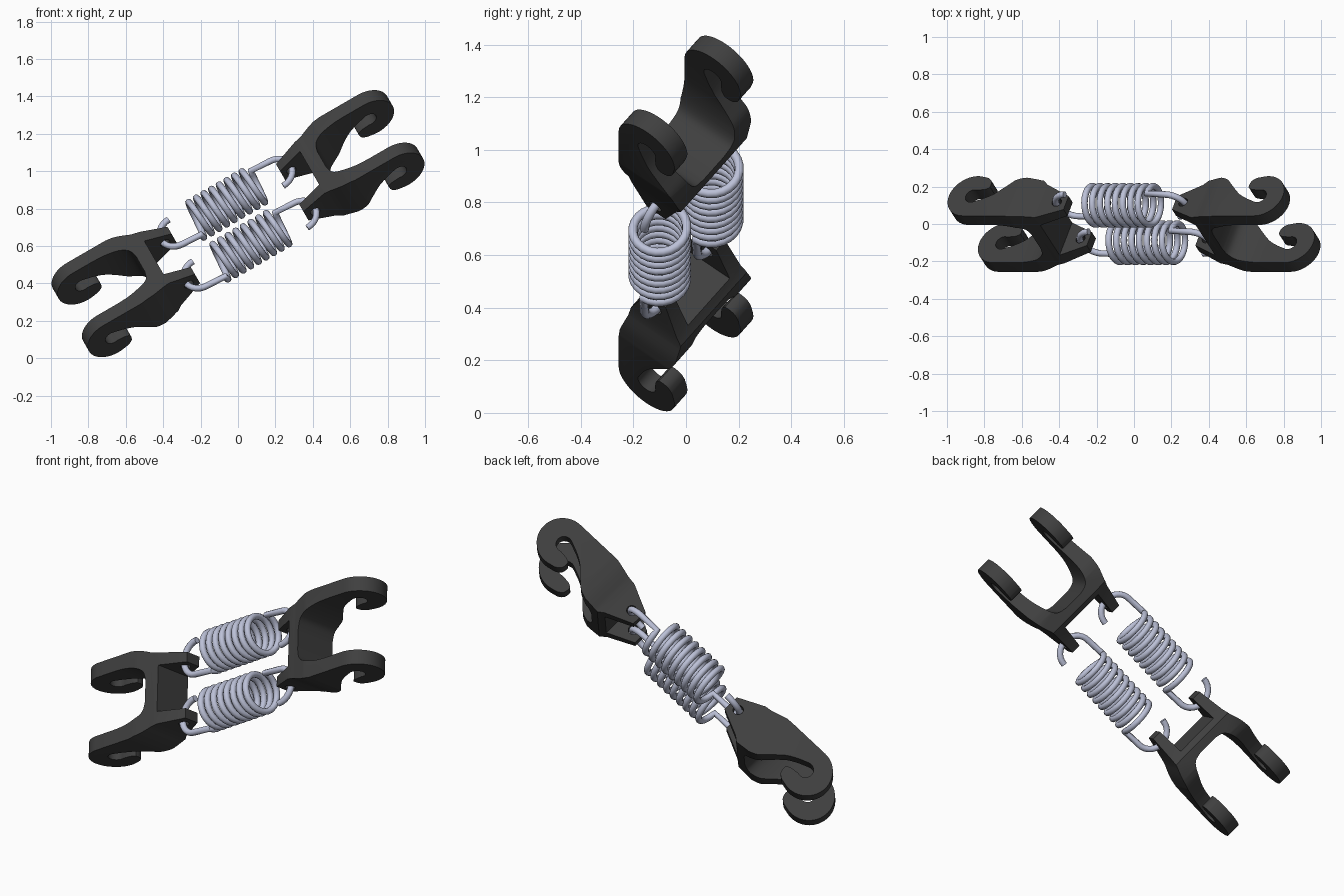
import bpy, bmesh, math
from math import sin, cos, pi, radians
from mathutils import Matrix, Vector

if "Cube" in bpy.data.objects:
    bpy.data.objects.remove(bpy.data.objects["Cube"])

# Tilted frame: x = length axis, y = direction between the arms, z = hook opening side
u = Vector((cos(radians(30)), 0, sin(radians(30))))
n = Vector((-u.z, 0, u.x))
roll = radians(52.3)
w = -cos(roll) * Vector((0, 1, 0)) - sin(roll) * n
q = u.cross(w)
FRAME = Matrix.Translation((0, 0, 0.72)) @ Matrix((u, w, q)).transposed().to_4x4()


def material(name, rgb):
    m = bpy.data.materials.new(name)
    m.diffuse_color = (*rgb, 1)
    m.use_nodes = True
    m.node_tree.nodes["Principled BSDF"].inputs["Base Color"].default_value = m.diffuse_color
    return m


BLACK = material("black_plastic", (0.05, 0.05, 0.05))
STEEL = material("spring_steel", (0.5, 0.53, 0.68))


def arc(cx, cy, r, a0, a1, steps):
    return [(cx + r * cos(radians(a0 + (a1 - a0) * i / steps)),
             cy + r * sin(radians(a0 + (a1 - a0) * i / steps))) for i in range(steps + 1)]


def smooth(points, steps=4):
    # Catmull-Rom curve through a few points
    p = [points[0]] + points + [points[-1]]
    out = []
    for i in range(1, len(p) - 2):
        a, b, c, d = (Vector(k) for k in p[i - 1:i + 3])
        for k in range(steps):
            t = k / steps
            out.append(tuple(0.5 * (2 * b + (c - a) * t + (2 * a - 5 * b + 4 * c - d) * t * t
                                    + (3 * b - a - 3 * c + d) * t ** 3)))
    return out + [tuple(points[-1])]


def prism(name, points, lo, hi, place):
    bm = bmesh.new()
    base = bm.faces.new([bm.verts.new(place(a, b, lo)) for a, b in points])
    shift = Vector(place(0, 0, hi)) - Vector(place(0, 0, lo))
    ext = bmesh.ops.extrude_face_region(bm, geom=[base])
    bmesh.ops.translate(bm, vec=shift, verts=[v for v in ext["geom"] if isinstance(v, bmesh.types.BMVert)])
    bmesh.ops.recalc_face_normals(bm, faces=bm.faces[:])
    mesh = bpy.data.meshes.new(name)
    bm.to_mesh(mesh)
    bm.free()
    ob = bpy.data.objects.new(name, mesh)
    bpy.context.collection.objects.link(ob)
    return ob


def finish(ob, mat, angle):
    ob.data.materials.clear()
    ob.data.materials.append(mat)
    ob.matrix_world = FRAME
    bpy.ops.object.select_all(action="DESELECT")
    ob.select_set(True)
    bpy.context.view_layer.objects.active = ob
    bpy.ops.object.shade_smooth_by_angle(angle=radians(angle))


# Bracket plan: lugs, web and flared arms
half = [(0.48, 0.13), (0.335, 0.13), (0.335, 0.185), (0.48, 0.2)]
half += smooth([(0.52, 0.208), (0.59, 0.232), (0.66, 0.245)]) + [(1.1, 0.245), (1.1, 0.165)]
half += smooth([(0.78, 0.165), (0.70, 0.16), (0.62, 0.14), (0.575, 0.11), (0.56, 0.06)])
PLAN = half + [(a, -b) for a, b in reversed(half)]

# Bracket side view: tapered lug, body and hook
SIDE = [(0.335, -0.045), (0.48, -0.11), (0.53, -0.115), (0.62, -0.134)]
SIDE += arc(0.897, 0, 0.134, -90, 100, 28)
SIDE += smooth([(0.83, 0.122), (0.803, 0.1), (0.798, 0.06), (0.825, 0.044)], 3)
SIDE += arc(0.885, 0, 0.042, 110, -110, 16)
SIDE += smooth([(0.82, -0.02), (0.76, 0.012), (0.70, 0.065), (0.65, 0.112), (0.60, 0.132)])
SIDE += [(0.51, 0.134), (0.48, 0.11), (0.335, 0.045)]


def bracket(name, s):
    body = prism(name, PLAN, -0.2, 0.2, lambda a, b, c: (s * a, b, c))
    side = prism("side_cutter", SIDE, -0.4, 0.4, lambda a, b, c: (s * a, c, b))
    hole = prism("hole_cutter", arc(0.39, 0, 0.027, 0, 345, 23), -0.4, 0.4, lambda a, b, c: (s * a, c, b))
    for cutter, op in ((side, "INTERSECT"), (hole, "DIFFERENCE")):
        cutter.hide_render = True
        mod = body.modifiers.new(op, "BOOLEAN")
        mod.object, mod.operation, mod.solver = cutter, op, "EXACT"
    bpy.context.view_layer.update()
    mesh = bpy.data.meshes.new_from_object(body.evaluated_get(bpy.context.evaluated_depsgraph_get()))
    body.modifiers.clear()
    body.data = mesh
    for cutter in (side, hole):
        bpy.data.objects.remove(cutter)
    finish(body, BLACK, 28)


bracket("right_hook_bracket", 1)
bracket("left_hook_bracket", -1)


# Springs: helix with an open end loop through each lug
def spring(name, wc):
    R, L, turns, per = 0.103, 0.2, 8.5, 24
    loop = [(0.31 + 0.09 * cos(t), 0.095 * sin(t), 0) for t in
            (-pi / 2 + pi * i / 14 for i in range(15))]
    path = [(-a, -b, c) for a, b, c in reversed(loop)]
    count = int(turns * per)
    for i in range(count + 1):
        t = 2 * pi * i / per
        path.append((-L + 2 * L * i / count, R * cos(t), R * sin(t)))
    path += loop
    cu = bpy.data.curves.new(name, "CURVE")
    cu.dimensions = "3D"
    cu.bevel_depth, cu.bevel_resolution, cu.use_fill_caps = 0.0175, 3, True
    sp = cu.splines.new("POLY")
    sp.points.add(len(path) - 1)
    for pt, (a, b, c) in zip(sp.points, path):
        pt.co = (a, b + wc, c, 1)
    ob = bpy.data.objects.new(name, cu)
    bpy.context.collection.objects.link(ob)
    bpy.ops.object.select_all(action="DESELECT")
    ob.select_set(True)
    bpy.context.view_layer.objects.active = ob
    bpy.ops.object.convert(target="MESH")
    finish(bpy.context.view_layer.objects.active, STEEL, 50)


spring("upper_spring", -0.163)
spring("lower_spring", 0.163)
